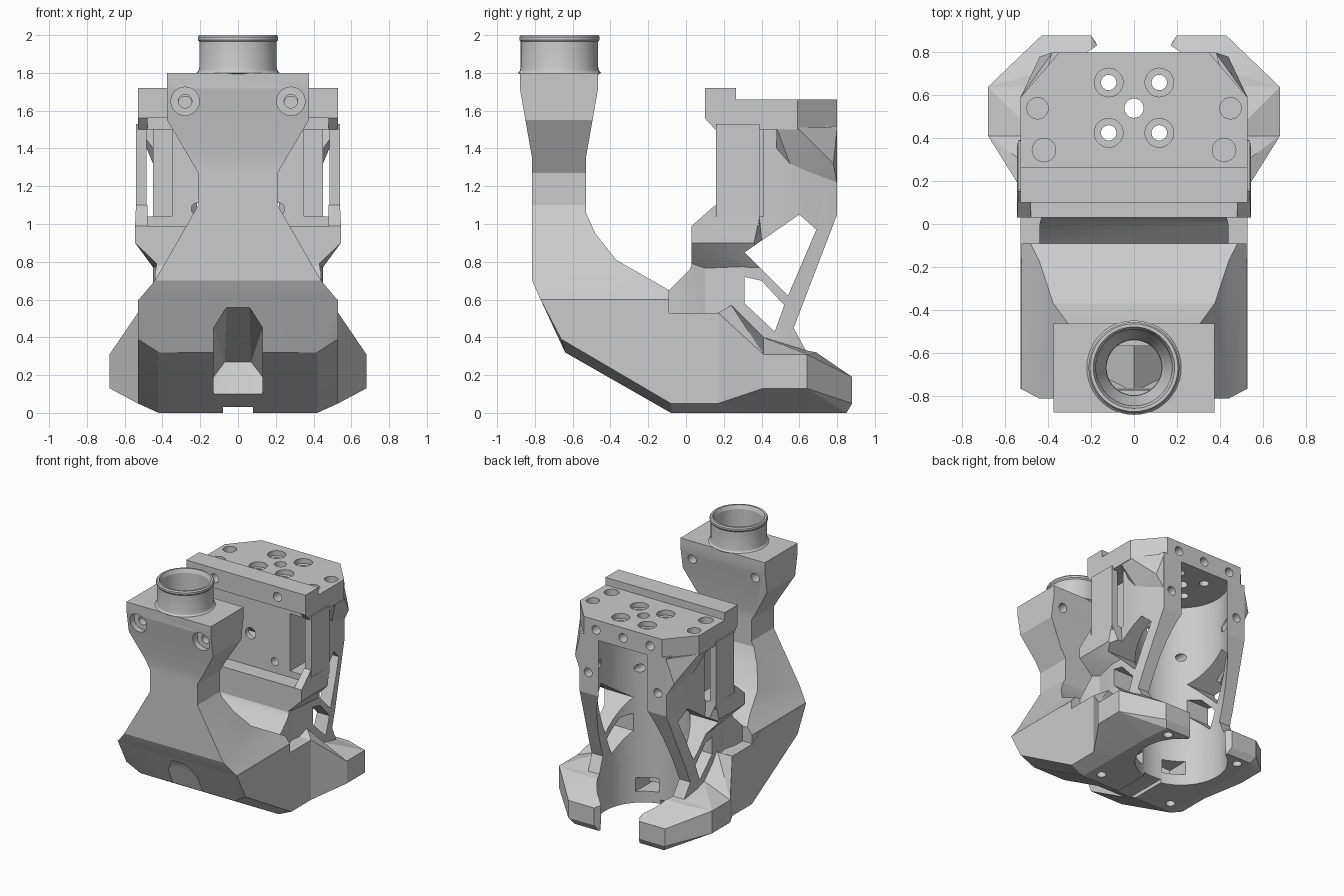
import bpy, bmesh, math

if "Cube" in bpy.data.objects:
    bpy.data.objects.remove(bpy.data.objects["Cube"])

AX, AY = 0.0, 0.54          # axis of the round cavity


def finish(bm, name):
    bmesh.ops.recalc_face_normals(bm, faces=bm.faces)
    me = bpy.data.meshes.new(name)
    bm.to_mesh(me)
    bm.free()
    ob = bpy.data.objects.new(name, me)
    bpy.context.collection.objects.link(ob)
    return ob


def prism(name, pts, axis, a, b):
    """Extrude a 2D outline along x (y,z), y (x,z) or z (x,y)."""
    put = {'x': lambda p, t: (t, p[0], p[1]),
           'y': lambda p, t: (p[0], t, p[1]),
           'z': lambda p, t: (p[0], p[1], t)}[axis]
    bm = bmesh.new()
    f = bm.faces.new([bm.verts.new(put(p, a)) for p in pts])
    r = bmesh.ops.extrude_face_region(bm, geom=[f])
    vs = [v for v in r['geom'] if isinstance(v, bmesh.types.BMVert)]
    bmesh.ops.translate(bm, verts=vs, vec=put((0, 0), b - a))
    return finish(bm, name)


def mirrored(pts):
    return pts + [(-x, y) for x, y in reversed(pts)]


def hull(name, pts, sides=(1, -1)):
    bm = bmesh.new()
    for s in sides:
        for x, y, z in pts:
            bm.verts.new((s * x, y, z))
    r = bmesh.ops.convex_hull(bm, input=bm.verts)
    junk = {g for g in r['geom_interior'] + r['geom_unused'] if isinstance(g, bmesh.types.BMVert)}
    bmesh.ops.delete(bm, geom=list(junk), context='VERTS')
    bmesh.ops.dissolve_limit(bm, angle_limit=0.01, verts=bm.verts, edges=bm.edges)
    return finish(bm, name)


def rod(p, axis, r, a, b, n=24):
    c = [(p[0] + r * math.cos(2 * math.pi * i / n), p[1] + r * math.sin(2 * math.pi * i / n)) for i in range(n)]
    return prism("cutter", c, axis, a, b)


def box(x0, x1, y0, y1, z0, z1, name="cutter"):
    return prism(name, [(x0, y0), (x1, y0), (x1, y1), (x0, y1)], 'z', z0, z1)


def boolean(ob, cutter, op='DIFFERENCE'):
    m = ob.modifiers.new("bool", 'BOOLEAN')
    m.operation, m.object, m.solver = op, cutter, 'EXACT'
    dg = bpy.context.evaluated_depsgraph_get()
    me = bpy.data.meshes.new_from_object(ob.evaluated_get(dg))
    ob.modifiers.clear()
    ob.data = me
    bpy.data.objects.remove(cutter)


def cut(ob, *cutters):
    for c in cutters:
        boolean(ob, c)


def lathe(name, prof, x, y, n=48):
    bm = bmesh.new()
    rings = [[bm.verts.new((x + r * math.cos(2 * math.pi * i / n), y + r * math.sin(2 * math.pi * i / n), z))
              for i in range(n)] for r, z in prof]
    for a, b in zip(rings, rings[1:] + rings[:1]):
        for i in range(n):
            j = (i + 1) % n
            bm.faces.new((a[i], a[j], b[j], b[i]))
    return finish(bm, name)


def duct_space():
    """Air passage inside the neck, with a ridge that splits the flow."""
    ob = prism("duct_space", [(-.775, 1.3), (-.765, .7), (-.72, .6), (-.69, .52), (-.15, .52), (-.15, .62), (-.39, .76),
                              (-.52, .93), (-.57, 1.05), (-.57, 1.3)], 'x', -.7, .7)
    boolean(ob, prism("front", mirrored([(.13, 1.4), (.16, 1.1), (.39, .69), (.47, .58), (.47, .4)]), 'y', -1, .2),
            'INTERSECT')
    cut(ob, prism("ridge", [(-.17, .4), (.17, .4), (.17, .55), (0, .74), (-.17, .55)], 'y', -1, -.05))
    return ob


def shoe_space():
    """Air passage inside the shoe, split in two around the niche."""
    ob = hull("shoe_space", [(.47, -.7, .56), (.47, -.61, .41), (.38, -.58, .36), (.4, -.06, .06), (.47, .12, .1),
                             (.47, -.2, .55), (.47, .12, .47)])
    cut(ob, box(-.17, .17, -1, -.05, 0, .6))
    return ob


def niche():
    return hull("niche", [(.13, -.9, .1), (.13, -.25, .1), (.13, -.19, .19), (.07, -.12, .27), (.13, -.62, .45),
                          (.13, -.9, .45), (.06, -.755, .56), (.06, -.9, .56)])


# duct neck: side outline crossed with front outline, hollowed
neck = prism("duct_neck", [(-.88, 1.8), (-.88, 1.72), (-.815, 1.35), (-.815, .7), (-.77, .6), (-.73, .53), (-.09, .53),
                           (-.09, .65), (-.37, .81), (-.48, .95), (-.53, 1.06), (-.53, 1.35), (-.465, 1.72),
                           (-.465, 1.8)], 'x', -.7, .7)
boolean(neck, prism("front", mirrored([(.375, 1.9), (.375, 1.55), (.21, 1.27), (.21, 1.1), (.44, .7), (.525, .6),
                                       (.525, .4)]), 'y', -1, .2), 'INTERSECT')
cut(neck, duct_space(), rod((0, -.67), 'z', .128, 1.2, 1.9, 40), rod((0, -.67), 'z', .175, 1.7, 1.9, 40), niche())
for s in (1, -1):
    cut(neck, rod((s * .28, 1.65), 'y', .075, -1, -.81), rod((s * .28, 1.65), 'y', .036, -1, 0))

# round hose port with lip and fillet
lathe("hose_port", [(.13, 1.7), (.19, 1.78), (.22, 1.8), (.21, 1.81), (.205, 1.83), (.205, 1.965), (.212, 1.975),
                    (.212, 1.99), (.205, 2.0), (.19, 2.0), (.178, 1.97), (.175, 1.83), (.13, 1.72)], 0, -.67)

# base shoe with front niche and air passage
base = hull("base_shoe", [(.53, -.77, .6), (.53, -.66, .39), (.42, -.64, .32), (.42, -.08, .0), (.53, -.08, .05),
                          (.53, .17, .05), (.42, .17, 0), (.53, -.2, .6), (.53, .17, .53)])
cut(base, prism("step", [(-.2, .6), (-.09, .53), (.3, .53), (.3, .7), (-.2, .7)], 'x', -1, 1), shoe_space(),
    duct_space(), niche())

# shoulders joining the shoe to the prongs
mid = [(.68, .41, .13), (.68, .41, .31), (.45, .41, .4), (.42, .41, 0)]
shoulder = hull("shoe_shoulder", [(.53, .17, .53), (.53, .17, .05), (.42, .17, 0), (.45, .24, .57)] + mid)
cut(shoulder, rod((AX, AY), 'z', .34, -.1, 1, 48))
for o in (base, shoulder):
    cut(o, box(-.08, .08, -.3, .5, -.1, .03))
    for s in (1, -1):       # air slots into the cavity
        cut(o, box(min(s * .09, s * .24), max(s * .09, s * .24), .08, .4, .09, .2))

# two prongs
for s, side in ((1, "right"), (-1, "left")):
    end = [(.68, .64, .13), (.68, .64, .31), (.42, .64, .33), (.42, .64, 0), (.17, .64, 0), (.17, .64, .33)]
    arm = hull("prong_arm_" + side, mid + end + [(.17, .41, 0), (.17, .41, .36)], (s,))
    tip = hull("prong_tip_" + side, end + [(.5, .69, .32), (.2, .69, .32), (.43, .88, .19), (.2, .88, .19),
                                           (.43, .88, .05), (.2, .88, .05), (.4, .85, 0), (.18, .85, 0),
                                           (.17, .83, .2)], (s,))
    for o in (arm, tip):
        cut(o, rod((AX, AY), 'z', .34, -.1, 1, 48))
    cut(tip, rod((s * .33, .78), 'z', .035, -.1, .06))
    cut(base, rod((s * .33, 0.02), 'z', .035, -.1, .05))

# cradle: walls and open struts around the round cavity
cradle = prism("motor_cradle", [(.155, 1.52), (.8, 1.52), (.8, 1.05), (.57, .45), (.65, .3), (.22, .3), (.18, .5),
                                (-.09, .5), (-.09, .65), (.02, .76), (.03, .78), (.03, .99), (.155, 1.1)],
               'x', -.5, .5)
boolean(cradle, prism("plan", mirrored([(.44, -.2), (.44, 0), (.415, .1), (.45, .3), (.45, .5), (.43, .62),
                                        (.38, .82)]), 'z', .2, 1.6), 'INTERSECT')
cut(cradle, rod((AX, AY), 'z', .34, .2, 1.6, 48))
cut(cradle, prism("hole", [(.31, .85), (.6, 1.05), (.69, .97), (.54, .62)], 'x', -1, 1),
    prism("hole", [(.31, .72), (.4, .7), (.52, .57), (.47, .43), (.31, .58)], 'x', -1, 1))
for s in (1, -1):
    cut(cradle, rod((s * .31, 1.22), 'y', .035, .6, 1), rod((s * .215, 1.08), 'y', .032, .1, .5))
    # tall side window, open towards the front
    cut(cradle, box(min(s * .35, s * .6), max(s * .35, s * .6), .1, .41, 1.04, 1.5))
cut(cradle, rod((0, 1.25), 'y', .045, 0, .5))

# top plate with ridge and bolt holes
plate = prism("top_plate", [(.1, 1.72), (.265, 1.72), (.265, 1.66), (.8, 1.66), (.8, 1.5), (.155, 1.5), (.1, 1.56)],
              'x', -.53, .53)
boolean(plate, prism("plan", mirrored([(.53, 0), (.53, .59), (.34, .81)]), 'z', 1.4, 1.8), 'INTERSECT')
cut(plate, rod((0, AY), 'z', .045, 1.4, 1.8))
for s in (1, -1):
    for y in (.425, .66):
        cut(plate, rod((s * .118, y), 'z', .036, 1.4, 1.8), rod((s * .118, y), 'z', .067, 1.62, 1.8))
    cut(plate, rod((s * .45, .54), 'z', .05, 1.6, 1.8), rod((s * .42, .345), 'z', .055, 1.6, 1.8))
    cut(plate, rod((s * .28, 1.64), 'y', .036, 0, .22))
for x in (-.24, 0, .24):
    cut(plate, rod((x, 1.58), 'y', .036, .72, 1))

# lower ledge, chamfered underneath
ledge = hull("side_ledge", [(.545, .03, .9), (.545, .03, .99), (.54, .155, 1.1), (.54, .24, 1.05), (.54, .39, 1.04),
                            (.545, .36, .9), (.41, .03, .77), (.41, .25, .76), (.42, .42, .73), (.42, .31, .83)])
cut(ledge, rod((AX, AY), 'z', .34, .5, 1.4, 48), box(-.7, .7, .155, .6, 1.04, 1.3),
    prism("hole", [(.31, .85), (.6, 1.05), (.69, .97), (.44, .72)], 'x', -1, 1))

# flat-bottomed channel across the front, between the end chamfers
for o in (cradle, plate, ledge):
    cut(o, box(-.48, .48, 0, .16, .99, 1.56))

# side posts and flared gussets under the plate
for s, side in ((1, "right"), (-1, "left")):
    hull("side_post_" + side, [(x, y, z) for x in (.485, .54) for y in (.16, .39) for z in (.99, 1.53)], (s,))
    hull("gusset_" + side, [(.53, .48, 1.51), (.53, .59, 1.51), (.38, .8, 1.51), (.38, .8, 1.21), (.44, .78, 1.32),
                            (.45, .55, 1.32), (.45, .48, 1.4), (.4, .5, 1.51), (.38, .6, 1.32), (.3, .78, 1.51)], (s,))

# smooth the round parts, keep edges crisp
for o in list(bpy.context.collection.objects):
    o.select_set(True)
    bpy.context.view_layer.objects.active = o
bpy.ops.object.shade_smooth_by_angle(angle=math.radians(20))
